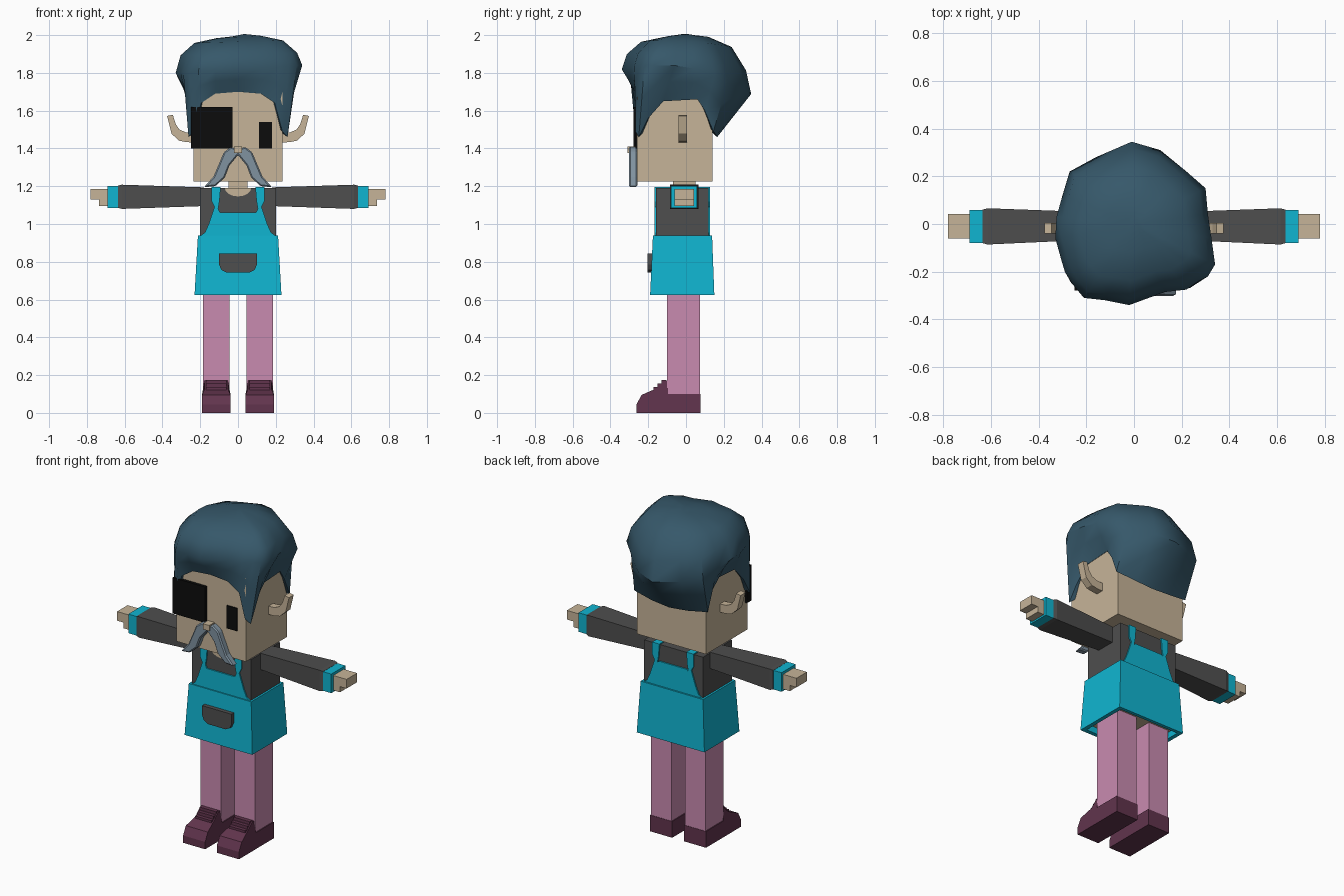
import bpy, bmesh, math

if "Cube" in bpy.data.objects:
    bpy.data.objects.remove(bpy.data.objects["Cube"])


def material(name, rgb):
    lin = [((c / 255 + 0.055) / 1.055) ** 2.4 if c > 10 else c / 255 / 12.92 for c in rgb]
    m = bpy.data.materials.new(name)
    m.use_nodes = True
    m.diffuse_color = (*lin, 1)
    m.node_tree.nodes["Principled BSDF"].inputs["Base Color"].default_value = (*lin, 1)
    return m


SKIN = material("skin", (198, 180, 152))
HAIR = material("hair_blue", (54, 88, 106))
GREY = material("moustache_grey", (128, 146, 160))
SHIRT = material("shirt_grey", (78, 78, 78))
APRON = material("apron_cyan", (16, 181, 209))
LEGS = material("trouser_pink", (201, 139, 176))
SHOE = material("shoe_plum", (97, 52, 77))
BLACK = material("black", (12, 12, 12))


def build(name, verts, faces, *mats):
    me = bpy.data.meshes.new(name)
    me.from_pydata(verts, [], faces)
    bm = bmesh.new()
    bm.from_mesh(me)
    bmesh.ops.recalc_face_normals(bm, faces=bm.faces)
    bm.to_mesh(me)
    bm.free()
    ob = bpy.data.objects.new(name, me)
    bpy.context.collection.objects.link(ob)
    for m in mats:
        me.materials.append(m)
    return ob


def loft(name, rings, *mats):
    """Join equal-length point rings and cap both ends."""
    n = len(rings[0])
    verts = [p for r in rings for p in r]
    faces = [(k * n + i, k * n + (i + 1) % n, (k + 1) * n + (i + 1) % n, (k + 1) * n + i)
             for k in range(len(rings) - 1) for i in range(n)]
    faces += [tuple(range(n)), tuple(range(len(verts) - n, len(verts)))]
    return build(name, verts, faces, *mats)


def rect(x0, x1, y0, y1, z):
    return [(x0, y0, z), (x1, y0, z), (x1, y1, z), (x0, y1, z)]


def box(name, x, y, z, mat):
    return loft(name, [rect(*x, *y, z[0]), rect(*x, *y, z[1])], mat)


def plate(name, pts, y0, y1, mat):
    """Outline in x and z, given depth in y."""
    return loft(name, [[(a, y, b) for a, b in pts] for y in (y0, y1)], mat)


def mirrored(half):
    return half + [(-a, b) for a, b in reversed(half) if a > 0]


def span(s, a, b):
    return tuple(sorted((s * a, s * b)))


# Head, neck and face
box("head", (-.235, .235), (-.26, .14), (1.225, 1.74), SKIN)
box("neck", (-.05, .05), (-.07, .05), (1.15, 1.24), SKIN)
box("nose", (-.022, .022), (-.31, -.25), (1.375, 1.41), SKIN)
box("eye_patch", (-.25, -.03), (-.278, -.235), (1.4, 1.62), BLACK)
box("left_eye", (.11, .18), (-.267, -.258), (1.4, 1.54), BLACK)
moustache = plate("moustache", mirrored([
    (0, 1.39), (.035, 1.41), (.075, 1.38), (.1, 1.32), (.13, 1.25), (.18, 1.195),
    (.12, 1.2), (.07, 1.245), (.045, 1.31), (0, 1.365)]), -.302, -.258, GREY)
bev = moustache.modifiers.new("soft_edge", "BEVEL")
bev.width = .007

# Hair: swept from hairline through the widest outline up to the crown
half_line = [(0, -.268, 1.7), (.12, -.268, 1.69), (.195, -.268, 1.64), (.235, -.268, 1.49),
             (.262, -.25, 1.46), (.25, -.2, 1.56), (.245, -.12, 1.65), (.245, .06, 1.66),
             (.245, .1, 1.6), (.25, .145, 1.49), (.12, .16, 1.47), (0, .165, 1.46)]
hairline = half_line + [(-x, y, z) for x, y, z in half_line[-2:0:-1]]
outline = [(-.02, -.34), (.13, -.285), (.22, -.275), (.27, -.24), (.31, -.22), (.34, -.17),
           (.325, -.06), (.31, .04), (.3, .15), (.22, .22), (.11, .31), (-.01, .345),
           (-.16, .28), (-.27, .22), (-.3, .12), (-.325, .03), (-.33, -.06), (-.305, -.15),
           (-.29, -.2), (-.26, -.25), (-.21, -.31), (-.12, -.32)]
widest = [(x, y, 1.82 + .06 * x - .38 * max(0, y)) for x, y in outline]
tuck = [(x * .9, (y + .06) * .9 - .06, z + .02) for x, y, z in hairline]
middle = [tuple(a * .45 + b * .55 for a, b in zip(p, q)) for p, q in zip(hairline, widest)]
crown = [[(x * s, y * s, z + .02 * x - dip * max(0, y)) for x, y in outline]
         for s, z, dip in ((.92, 1.9, .25), (.7, 1.965, .08), (.35, 1.99, 0), (.1, 1.999, 0))]
hair = loft("hair", [tuck, hairline, middle, widest, *crown], HAIR)

# Torso, collar and shoulder straps
box("shirt", (-.2, .2), (-.16, .12), (.9, 1.19), SHIRT)
plate("collar_opening", [(.07 * math.cos(a), 1.191 - .045 * math.sin(a))
                         for a in (math.pi * i / 8 for i in range(9))], -.164, -.15, SKIN)
bib_side = [(.21, .93), (.175, .955), (.155, 1), (.135, 1.06), (.125, 1.09), (.14, 1.12),
            (.14, 1.195), (.092, 1.195), (.098, 1.12), (.105, 1.08)]
plate("front_bib", mirrored(bib_side + [(.095, 1.06)]), -.168, -.159, APRON)
plate("back_bib", mirrored(bib_side + [(.095, 1.09)]), .119, .128, APRON)

# Flared apron skirt with a recessed underside
skirt = loft("apron_skirt", [rect(-.2, .2, -.16, .12, .66), rect(-.205, .205, -.165, .13, .625),
                             rect(-.23, .23, -.19, .15, .625), rect(-.212, .212, -.175, .138, .94)],
             APRON, SKIN)
for f in skirt.data.polygons:
    if all(abs(skirt.data.vertices[v].co.z - .66) < .001 for v in f.vertices):
        f.material_index = 1
pocket = [(.1, .845), (.1, .785), (.088, .757), (.06, .742)]
plate("pocket", mirrored(pocket), -.205, -.175, SHIRT)

for s, side in ((1, "left"), (-1, "right")):
    # Shoulder strap
    box(side + "_strap", span(s, .092, .14), (-.168, .128), (1.187, 1.196), APRON)

    # Ear: square section curling upward
    path = [(.22, 1.432, 1.482), (.27, 1.433, 1.482), (.312, 1.441, 1.5),
            (.352, 1.478, 1.525), (.375, 1.572, 1.578)]
    inner = [(.22, 1.482), (.275, 1.485), (.31, 1.5), (.33, 1.53), (.345, 1.578)]
    loft(side + "_ear", [[(s * a, -.04, b), (s * a, .005, b), (s * c, .005, d), (s * c, -.04, d)]
                         for (a, b, _), (c, d) in zip(path, inner)], SKIN)

    # Sleeve, cuff and hand
    loft(side + "_sleeve", [[(s * x, y0, z0), (s * x, y1, z0), (s * x, y1, z1), (s * x, y0, z1)]
                            for x, y0, y1, z0, z1 in ((.18, -.066, .05, 1.095, 1.194),
                                                      (.615, -.086, .066, 1.08, 1.208),
                                                      (.635, -.08, .06, 1.085, 1.203))], SHIRT)
    box(side + "_cuff", span(s, .63, .69), (-.08, .058), (1.085, 1.202), APRON)
    box(side + "_palm", span(s, .68, .735), (-.06, .042), (1.095, 1.186), SKIN)
    box(side + "_fingers", span(s, .73, .78), (-.06, .042), (1.13, 1.186), SKIN)

    # Leg and shoe
    box(side + "_leg", span(s, .046, .184), (-.1, .075), (.09, .665), LEGS)
    profile = [(.077, 0), (-.262, 0), (-.262, .045), (-.235, .095), (-.16, .128),
               (-.112, .172), (-.095, .172), (-.095, .1), (.077, .1)]
    loft(side + "_shoe", [[(s * (.115 + (w if z <= .1 else w * .82)), y, z) for y, z in profile]
                          for w in (-.075, .075)], SHOE)
    for k in range(3):
        y, z = -.165 + k * .022, .126 + k * .019
        box(side + "_lace_%d" % (k + 1), span(s, .06, .17), (y - .008, y + .014), (z - .012, z + .01), SHOE)

# Smooth the hair only
bpy.ops.object.select_all(action="DESELECT")
hair.select_set(True)
bpy.context.view_layer.objects.active = hair
bpy.ops.object.shade_smooth_by_angle(angle=math.radians(40))
